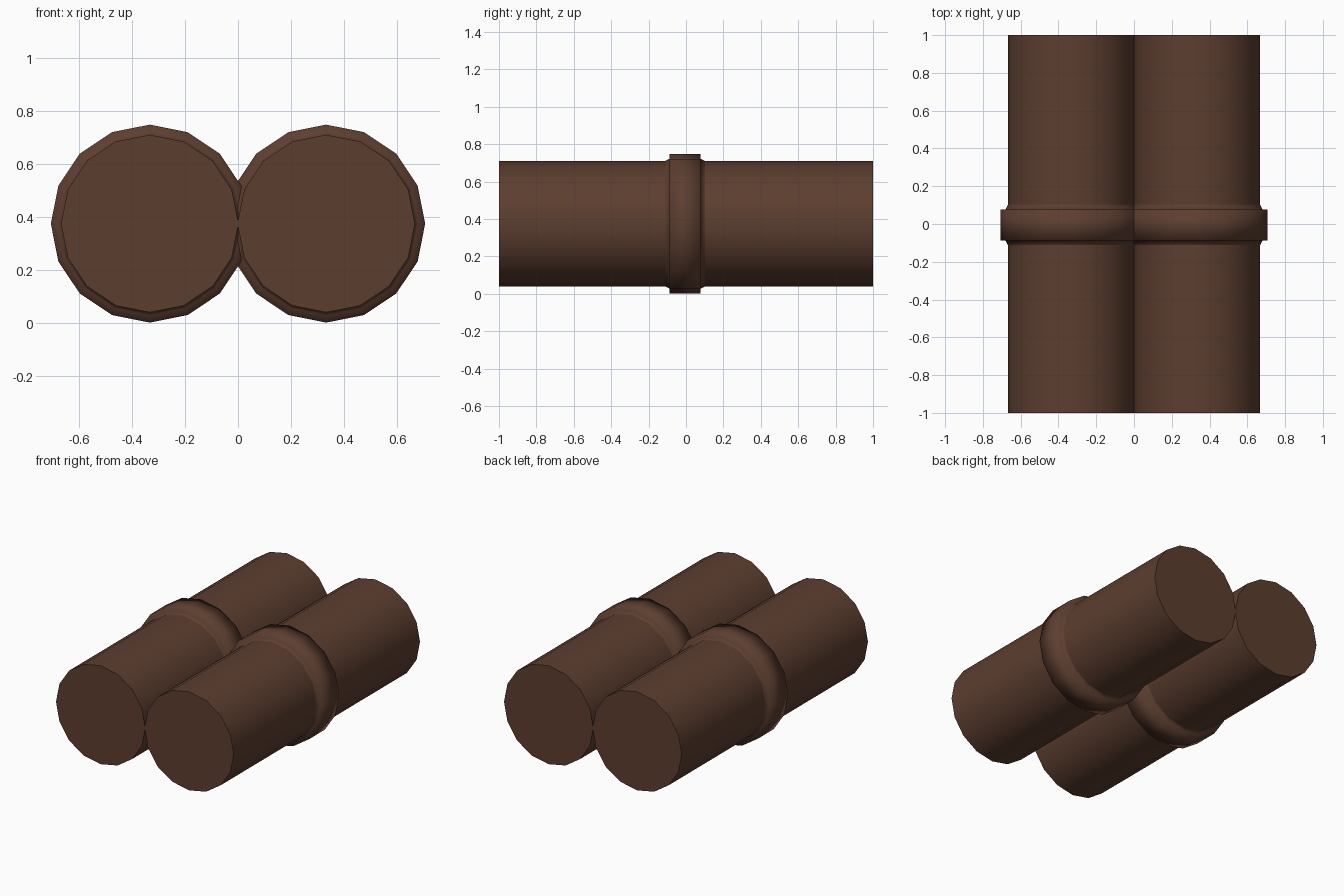
import bpy, bmesh, math

if "Cube" in bpy.data.objects:
    bpy.data.objects.remove(bpy.data.objects["Cube"])

CX, CZ, SIDES = 0.333, 0.3745, 16

brown = bpy.data.materials.new("dark brown")
brown.diffuse_color = (0.108, 0.048, 0.029, 1)
brown.use_nodes = True
brown.node_tree.nodes["Principled BSDF"].inputs["Base Color"].default_value = brown.diffuse_color


def lathe(name, cx, profile, caps):
    """Revolve (y, radius) points about an axis along y."""
    bm = bmesh.new()
    rings = []
    for y, r in profile:
        rings.append([bm.verts.new((cx + r * math.cos(2 * math.pi * i / SIDES), y,
                                    CZ + r * math.sin(2 * math.pi * i / SIDES)))
                      for i in range(SIDES)])
    for a, b in zip(rings, rings[1:]):
        for i in range(SIDES):
            j = (i + 1) % SIDES
            bm.faces.new((a[i], a[j], b[j], b[i])).smooth = True
    if caps:
        for ring in (rings[0], rings[-1]):
            cap = bm.faces.new(ring)
            for e in cap.edges:
                e.smooth = False
    bmesh.ops.recalc_face_normals(bm, faces=bm.faces)
    # the first wall must face away from the axis
    bm.faces.ensure_lookup_table()
    if not caps:
        mid = max(bm.faces, key=lambda f: (f.calc_center_median().x - cx))
        if mid.normal.x < 0:
            bmesh.ops.reverse_faces(bm, faces=bm.faces)
    me = bpy.data.meshes.new(name)
    bm.to_mesh(me)
    bm.free()
    me.materials.append(brown)
    ob = bpy.data.objects.new(name, me)
    bpy.context.collection.objects.link(ob)
    return ob


for side, cx in (("left", -CX), ("right", CX)):
    # long straight pipe with flat closed ends
    lathe(side + "_pipe", cx, [(-1, 0.335), (1, 0.335)], True)
    # raised collar with a small sloped shoulder on both sides
    lathe(side + "_collar", cx,
          [(-0.112, 0.335), (-0.088, 0.347), (-0.088, 0.3735),
           (0.078, 0.3735), (0.078, 0.347), (0.102, 0.335)], False)
